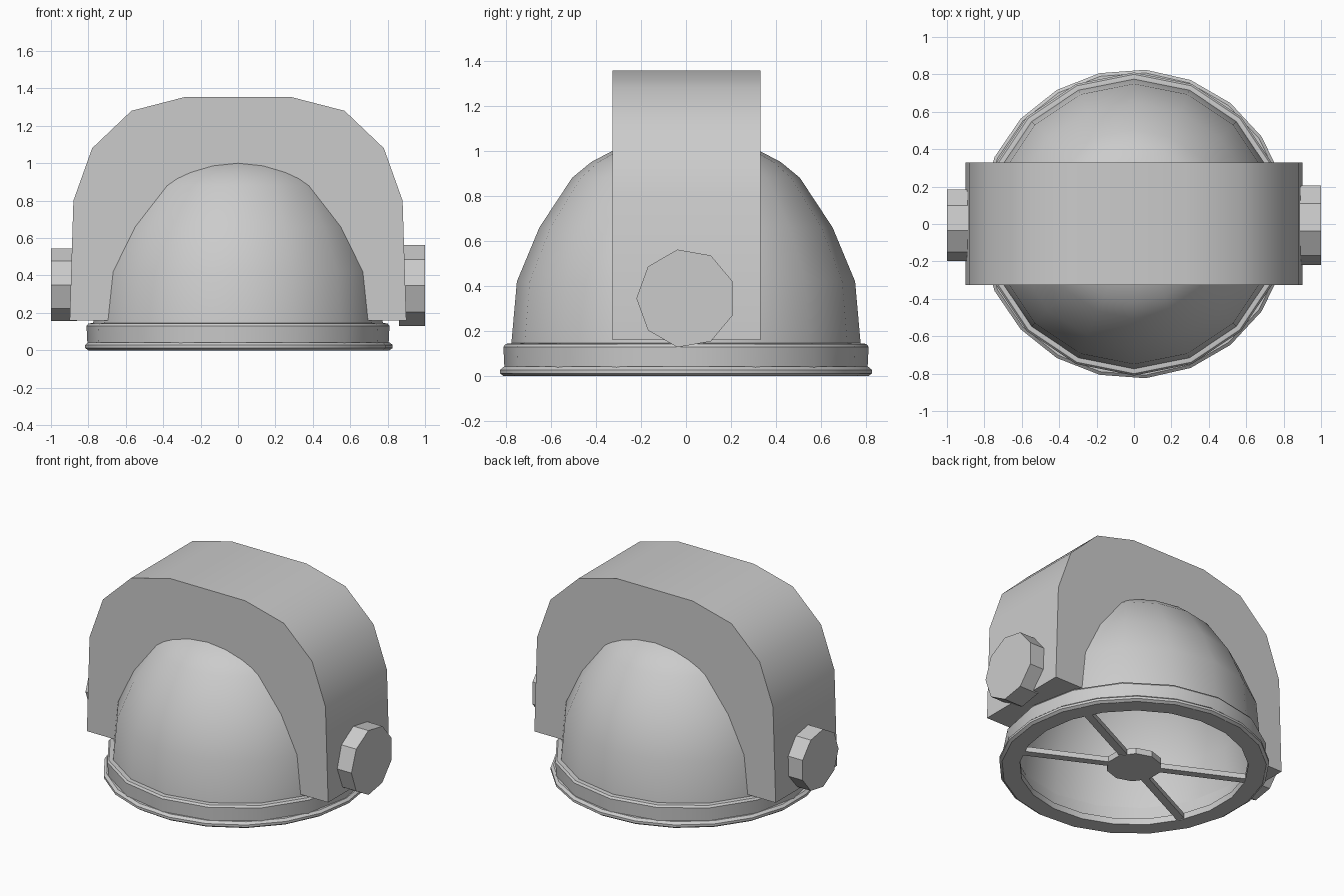
import bpy, bmesh, math
from mathutils import Matrix

cube = bpy.data.objects.get("Cube")
if cube:
    bpy.data.objects.remove(cube, do_unlink=True)

grey = bpy.data.materials.new("plain grey")
grey.use_nodes = True
colour = (0.6, 0.6, 0.6, 1)
grey.diffuse_color = colour
grey.node_tree.nodes["Principled BSDF"].inputs["Base Color"].default_value = colour


def finish(bm, name, angle=35):
    bmesh.ops.remove_doubles(bm, verts=bm.verts, dist=0.0001)
    bmesh.ops.recalc_face_normals(bm, faces=bm.faces)
    mesh = bpy.data.meshes.new(name)
    bm.to_mesh(mesh)
    bm.free()
    mesh.materials.append(grey)
    ob = bpy.data.objects.new(name, mesh)
    bpy.context.collection.objects.link(ob)
    smooth(ob, angle)
    return ob


def smooth(ob, angle):
    bpy.ops.object.select_all(action='DESELECT')
    ob.select_set(True)
    bpy.context.view_layer.objects.active = ob
    bpy.ops.object.shade_smooth_by_angle(angle=math.radians(angle))


def lathe(name, profile, sides):
    """Spin a closed (radius, height) profile around z."""
    bm = bmesh.new()
    verts = [bm.verts.new((r, 0, z)) for r, z in profile]
    edges = [bm.edges.new((a, b)) for a, b in zip(verts, verts[1:] + verts[:1])]
    bmesh.ops.spin(bm, geom=verts + edges, cent=(0, 0, 0), axis=(0, 0, 1),
                   angle=math.tau, steps=sides)
    bmesh.ops.dissolve_degenerate(bm, dist=0.0001, edges=bm.edges)
    return finish(bm, name)


# Dome shell
outer = [(0.775, 0.14), (0.75, 0.42), (0.65, 0.66), (0.505, 0.88),
         (0.42, 0.95), (0.325, 1.0), (0.17, 1.04), (0, 1.05)]
inner = [(r * 0.96, z - 0.03 * z) for r, z in outer]
lathe("dome", outer + inner[::-1], 16)

# Collar and rounded bottom lip
lathe("collar", [(0.72, 0.03), (0.805, 0.03), (0.81, 0.13), (0.8, 0.143),
                 (0.77, 0.147), (0.74, 0.14)], 16)
lathe("bottom_lip", [(0.7, 0), (0.81, 0), (0.827, 0.012), (0.827, 0.028),
                     (0.81, 0.042), (0.7, 0.042)], 21)

# Arched band over the dome, hollowed to follow it
half = [(0.28, 1.355), (0.57, 1.28), (0.78, 1.08), (0.88, 0.8), (0.9, 0.16)]
arch = half + [(-x, z) for x, z in half[::-1]]
bm = bmesh.new()
front = bm.faces.new([bm.verts.new((x, -0.325, z)) for x, z in arch])
back = bmesh.ops.extrude_face_region(bm, geom=[front])["geom"]
bmesh.ops.translate(bm, vec=(0, 0.655, 0),
                    verts=[v for v in back if isinstance(v, bmesh.types.BMVert)])
band = finish(bm, "arched_band", 40)

core = [(r * 0.985, z * 0.99) for r, z in outer]
cutter = lathe("band_cutter", [(0, 0.05), (core[0][0], 0.05)] + core, 16)
cutter.hide_render = True
cut = band.modifiers.new("hollow", 'BOOLEAN')
cut.operation = 'DIFFERENCE'
cut.solver = 'EXACT'
cut.object = cutter
bpy.ops.object.select_all(action='DESELECT')
bpy.context.view_layer.objects.active = band
band.select_set(True)
bpy.ops.object.modifier_apply(modifier=cut.name)
bpy.data.objects.remove(cutter, do_unlink=True)
smooth(band, 40)


def disc(name, radius, depth, sides, matrix):
    bm = bmesh.new()
    bmesh.ops.create_cone(bm, cap_ends=True, segments=sides, radius1=radius,
                          radius2=radius, depth=depth, matrix=matrix)
    return finish(bm, name)


# Nine-sided side knobs, one vertex pointing up
for name, side, radius, z in (("left_knob", 1, 0.22, 0.345),
                              ("right_knob", -1, 0.197, 0.35)):
    turn = Matrix.Rotation(math.pi / 2, 4, 'Y') @ Matrix.Rotation(math.pi, 4, 'Z')
    disc(name, radius, 0.14, 9, Matrix.Translation((side * 0.93, 0, z)) @ turn)

# Hub and crossed spokes under the dome
disc("hub", 0.17, 0.04, 10, Matrix.Translation((0, 0, 0.022)))
for name, angle in (("spoke_a", 26), ("spoke_b", -26)):
    bm = bmesh.new()
    bmesh.ops.create_cube(bm, size=1)
    bmesh.ops.scale(bm, vec=(1.44, 0.05, 0.035), verts=bm.verts)
    bmesh.ops.transform(bm, verts=bm.verts, matrix=Matrix.Translation((0, 0, 0.022))
                        @ Matrix.Rotation(math.radians(angle), 4, 'Z'))
    finish(bm, name)
